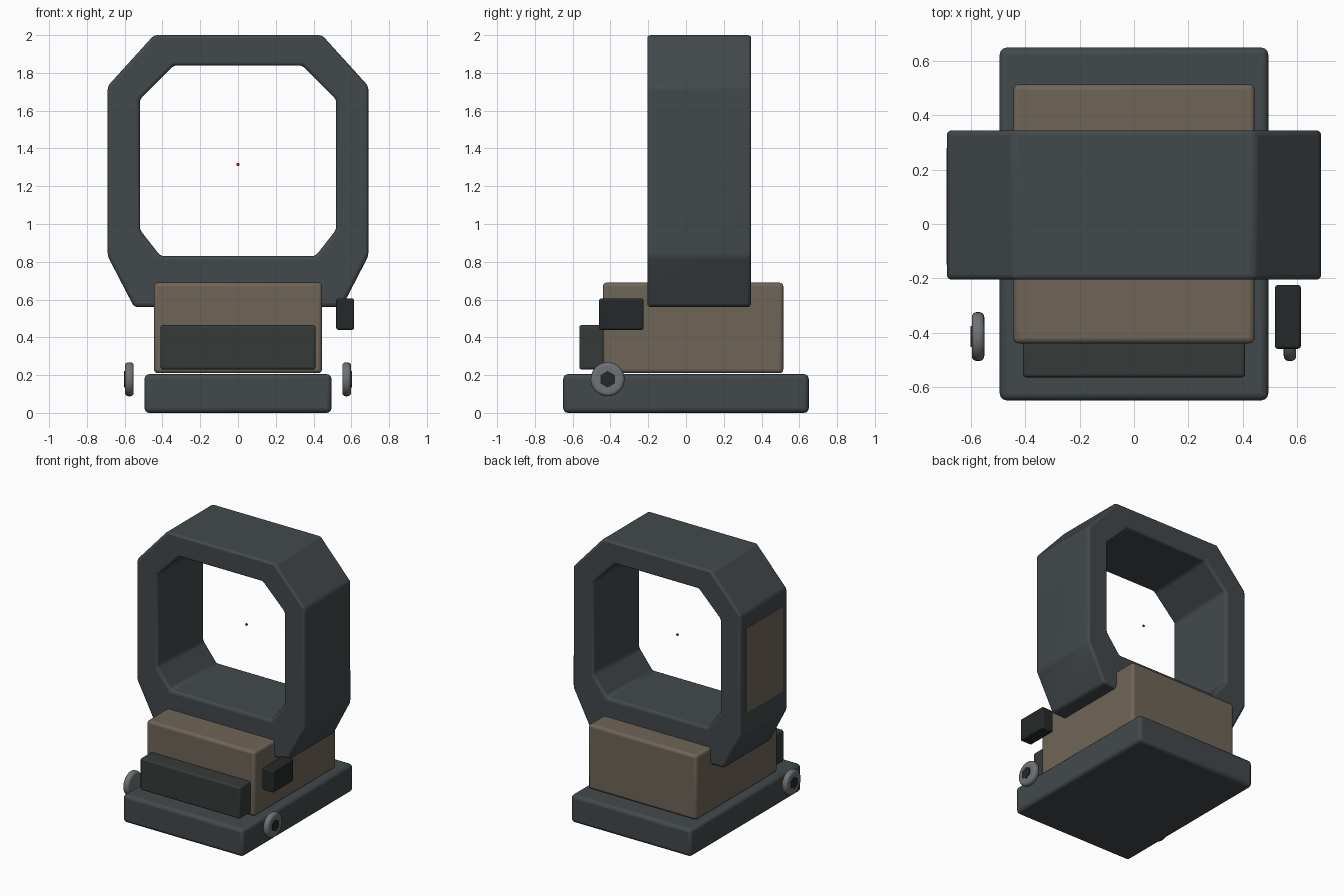
import bpy, bmesh
from math import pi
from mathutils import Matrix

if "Cube" in bpy.data.objects:
    bpy.data.objects.remove(bpy.data.objects["Cube"])


def material(name, r, g, b):
    m = bpy.data.materials.new(name)
    m.diffuse_color = (r, g, b, 1)
    m.use_nodes = True
    m.node_tree.nodes["Principled BSDF"].inputs["Base Color"].default_value = m.diffuse_color
    return m


GUNMETAL = material("gunmetal", 0.055, 0.066, 0.072)
TAN = material("tan", 0.16, 0.13, 0.097)
DARK = material("dark", 0.036, 0.043, 0.041)
BLACK = material("black", 0.018, 0.022, 0.021)
STEEL = material("steel", 0.16, 0.17, 0.18)
RED = material("red", 0.6, 0.01, 0.01)


def finish(name, bm, mat, bevel=0.0, segments=3):
    bmesh.ops.recalc_face_normals(bm, faces=bm.faces)
    me = bpy.data.meshes.new(name)
    bm.to_mesh(me)
    bm.free()
    me.materials.append(mat)
    ob = bpy.data.objects.new(name, me)
    bpy.context.collection.objects.link(ob)
    if bevel:
        mod = ob.modifiers.new("bevel", 'BEVEL')
        mod.width, mod.segments = bevel, segments
        mod.limit_method, mod.angle_limit = 'ANGLE', 0.4
    bpy.ops.object.select_all(action='DESELECT')
    ob.select_set(True)
    bpy.context.view_layer.objects.active = ob
    bpy.ops.object.shade_smooth_by_angle(angle=0.6)
    return ob


def box(name, lo, hi, mat, bevel):
    bm = bmesh.new()
    size = [b - a for a, b in zip(lo, hi)]
    mid = [(a + b) / 2 for a, b in zip(lo, hi)]
    bmesh.ops.create_cube(bm, size=1, matrix=Matrix.Translation(mid) @ Matrix.Diagonal((*size, 1)))
    return finish(name, bm, mat, bevel)


def disc(name, centre, radius, depth, sides, mat, axis='X', bevel=0.0):
    bm = bmesh.new()
    turn = Matrix.Rotation(pi / 2, 4, 'Y' if axis == 'X' else 'X')
    # hex corners point up and down
    spin = Matrix.Rotation(pi / 2 if axis == 'X' else 0, 4, 'Z')
    if axis == 'X' and sides == 6:
        spin = Matrix.Rotation(0, 4, 'Z')
    bmesh.ops.create_cone(bm, cap_ends=True, segments=sides, radius1=radius, radius2=radius,
                          depth=depth, matrix=Matrix.Translation(centre) @ turn @ Matrix.Rotation(
                              pi / 2 if sides == 6 else 0, 4, 'Z') @ spin)
    # make sure the hex has a corner straight up
    if sides == 6:
        top = max(v.co.z for v in bm.verts) - centre[2]
        if top < radius * 0.95:
            bmesh.ops.rotate(bm, verts=bm.verts, cent=centre,
                             matrix=Matrix.Rotation(pi / 6, 3, axis))
    return finish(name, bm, mat, bevel, 4)


# Lower housing
box("mount_base", (-0.495, -0.65, 0), (0.495, 0.65, 0.205), GUNMETAL, 0.025)
box("body", (-0.445, -0.44, 0.21), (0.445, 0.515, 0.69), TAN, 0.02)
box("front_panel", (-0.41, -0.565, 0.23), (0.41, -0.43, 0.465), DARK, 0.012)
box("side_button", (0.52, -0.46, 0.44), (0.615, -0.225, 0.605), BLACK, 0.01)


# Octagonal window hood: outer and inner outlines joined into a ring
def outline(half):
    return half + [(-x, z) for x, z in reversed(half)]


outer = outline([(0.55, 0.56), (0.69, 0.83), (0.69, 1.73), (0.445, 2.0)])
inner = outline([(0.41, 0.83), (0.52, 0.97), (0.52, 1.66), (0.34, 1.84)])
bm = bmesh.new()
of, ob_, nf, nb = [[bm.verts.new((x, y, z)) for x, z in pts]
                   for pts, y in ((outer, -0.205), (outer, 0.345), (inner, -0.205), (inner, 0.345))]
for i in range(8):
    j = (i + 1) % 8
    for a, b in ((of, ob_), (ob_, nb), (nb, nf), (nf, of)):
        bm.faces.new((a[i], a[j], b[j], b[i]))
finish("window_hood", bm, GUNMETAL, 0.018)

# Thin side plates, the right one set flush with the hood
box("left_side_plate", (-0.692, -0.15, 0.985), (-0.67, 0.28, 1.615), TAN, 0)
box("right_side_plate", (0.67, -0.15, 0.985), (0.6895, 0.28, 1.615), TAN, 0)

# Clamp screws with hex sockets on both sides
for side, s in (("left", -1), ("right", 1)):
    disc(side + "_screw_head", (s * 0.575, -0.415, 0.178), 0.09, 0.046, 32, STEEL, bevel=0.018)
    disc(side + "_hex_socket", (s * 0.59, -0.415, 0.178), 0.044, 0.026, 6, BLACK)

# Aiming dot in the window
disc("aiming_dot", (0, 0.1, 1.315), 0.009, 0.006, 12, RED, axis='Y')
